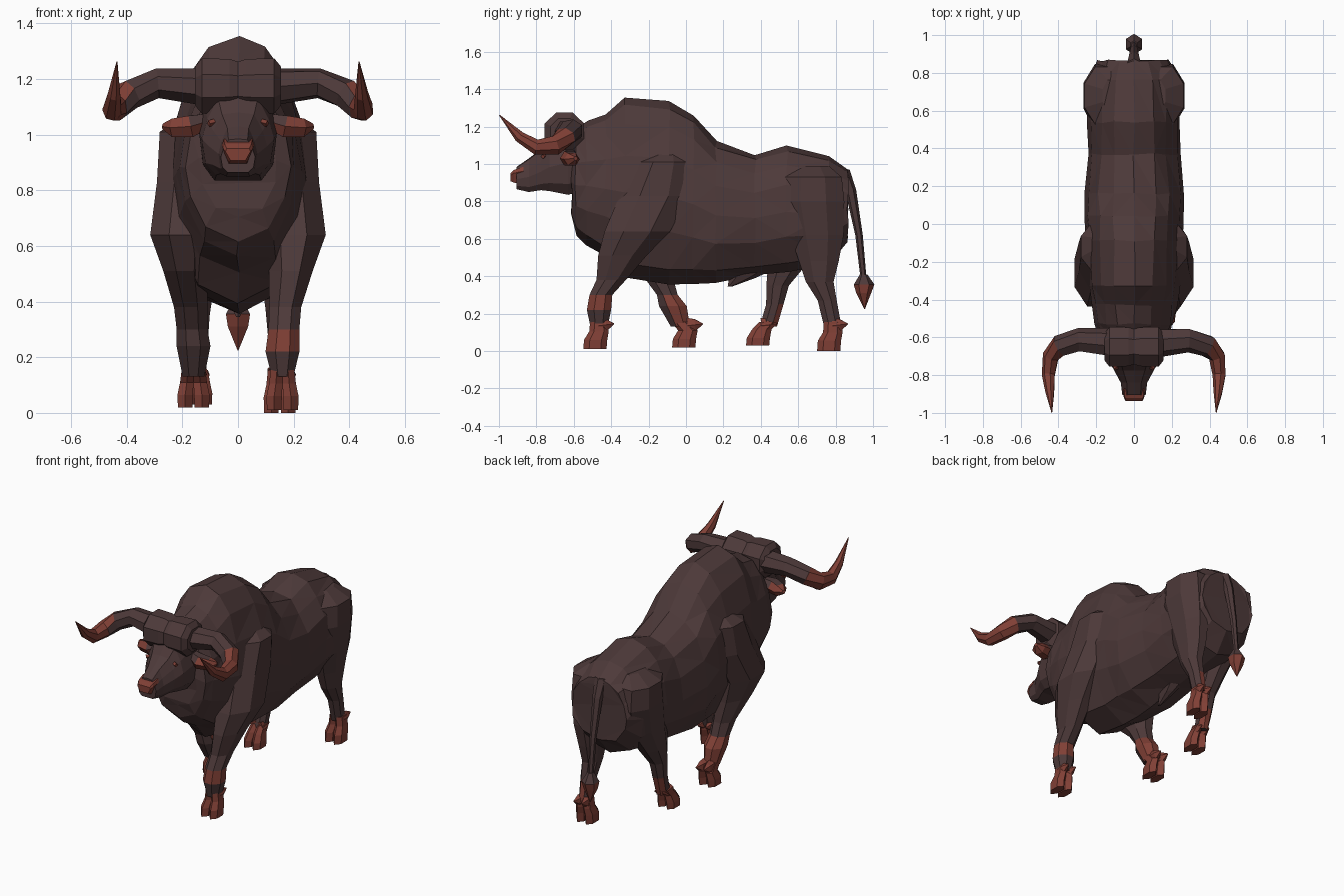
import bpy, bmesh, math, random
from mathutils import Vector

random.seed(4)

def material(name, rgb):
    m = bpy.data.materials.new(name)
    m.diffuse_color = (*rgb, 1)
    return m

HIDE = material("dark brown hide", (0.074, 0.041, 0.041))
RED = material("russet red", (0.215, 0.05, 0.036))

def loft(name, rings, red=lambda c: False, jitter=0.0, tri=False):
    """Skin a list of vertex rings; faces become red where the rule says so."""
    bm = bmesh.new()
    rows = [[bm.verts.new(p + Vector([random.uniform(-jitter, jitter) for _ in range(3)]))
             for p in r] for r in rings]
    n = len(rows[0])
    for a, b in zip(rows, rows[1:]):
        for i in range(n):
            j = (i + 1) % n
            bm.faces.new((a[i], a[j], b[j], b[i]))
    bm.faces.new(rows[0])
    bm.faces.new(rows[-1])
    bmesh.ops.recalc_face_normals(bm, faces=bm.faces)
    for f in bm.faces:
        f.material_index = 1 if red(f.calc_center_median()) else 0
    if tri:
        bmesh.ops.triangulate(bm, faces=bm.faces)
    me = bpy.data.meshes.new(name)
    bm.to_mesh(me)
    bm.free()
    me.materials.append(HIDE)
    me.materials.append(RED)
    ob = bpy.data.objects.new(name, me)
    bpy.context.collection.objects.link(ob)
    return ob

def flat_ring(x, y, z, rx, ry, n=8):
    """Horizontal ring."""
    return [Vector((x + rx * math.cos(t), y + ry * math.sin(t), z))
            for t in [math.tau * (i + .5) / n for i in range(n)]]

def profile_ring(half, y, zb, zt, w):
    """Upright ring across the body, from a half profile (width share, height share)."""
    pts = half + [(-a, b) for a, b in half[-2:0:-1]]
    return [Vector((a * w, y, zb + b * (zt - zb))) for a, b in pts]

def tube(name, path, red, n=7):
    """Rings square to a path of (x, y, z, flat radius, upright radius)."""
    P = [Vector(p[:3]) for p in path]
    rings = []
    for i, p in enumerate(path):
        t = (P[min(i + 1, len(P) - 1)] - P[max(i - 1, 0)]).normalized()
        u = t.cross(Vector((0, 0, 1))).normalized()
        v = u.cross(t)
        rings.append([P[i] + u * p[3] * math.cos(k * math.tau / n)
                      + v * p[4] * math.sin(k * math.tau / n) for k in range(n)])
    return loft(name, rings, red)

# Body with hump
half = [(0, 1), (.42, .955), (.70, .85), (.92, .68), (1, .47), (.93, .28), (.6, .08), (0, 0)]
body = [(-.61, .70, 1.15, .14), (-.59, .62, 1.19, .185), (-.53, .57, 1.23, .205),
        (-.43, .50, 1.27, .225), (-.33, .39, 1.36, .24), (-.09, .36, 1.34, .255),
        (.04, .36, 1.26, .26), (.16, .365, 1.12, .265), (.37, .40, 1.05, .245),
        (.54, .42, 1.10, .245), (.76, .46, 1.04, .24), (.865, .58, .97, .19)]
loft("body", [profile_ring(half, *b) for b in body], jitter=.006, tri=True)

# Belly fold
loft("belly_fold", [flat_ring(0, .36, .45, .06, .14, 6), flat_ring(0, .30, .39, .03, .07, 6),
                    flat_ring(0, .235, .345, .008, .012, 6)])

# Head: wide brow and cheeks, narrowing muzzle
face = [(0, 1), (.55, .97), (.85, .7), (1, .45), (.9, .15), (.6, 0), (0, 0)]
head = [(-.55, .86, 1.2, .13), (-.63, .835, 1.22, .14), (-.73, .855, 1.14, .13),
        (-.775, .86, 1.08, .105), (-.84, .85, 1.03, .07), (-.905, .865, .985, .062)]
loft("head", [profile_ring(face, *h) for h in head])
snout = [(0, 1), (.9, 1), (1, .75), (.6, 0), (0, 0)]
loft("nose", [profile_ring(snout, *h) for h in
              [(-.87, .89, .985, .058), (-.92, .90, .968, .054), (-.938, .908, .95, .045)]],
     lambda c: True)

# Poll between the horns
def poll_ring(x, r):
    return [Vector((x, -.65 + 1.06 * r * math.cos(t), 1.175 + r * math.sin(t)))
            for t in [math.tau * (i + .5) / 8 for i in range(8)]]
loft("poll", [poll_ring(x, r) for x, r in
              [(-.155, .075), (-.13, .108), (-.03, .105), (0, .095),
               (.03, .105), (.13, .108), (.155, .075)]])

for s, side in ((1, "right"), (-1, "left")):
    # Horns, red towards the tips
    tube(side + "_horn", [(s * .10, -.63, 1.17, .08, .07), (s * .29, -.615, 1.185, .065, .055),
                          (s * .39, -.645, 1.145, .06, .055), (s * .44, -.70, 1.10, .045, .053),
                          (s * .452, -.80, 1.09, .036, .042), (s * .445, -.89, 1.145, .024, .03),
                          (s * .435, -.998, 1.262, .002, .002)],
         lambda c: abs(c.x) > .395)
    # Ears under the horns
    tube(side + "_ear", [(s * .11, -.61, 1.05, .03, .03), (s * .17, -.625, 1.03, .05, .045),
                         (s * .23, -.61, 1.025, .045, .038), (s * .268, -.59, 1.03, .012, .012)],
         lambda c: c.z < 1.055, 6)
    # Eyes
    tube(side + "_eye", [(s * .085, -.755, 1.045, .012, .012), (s * .105, -.765, 1.04, .012, .012)],
         lambda c: True, 4)

# Legs: (x, y, z, x radius, y radius) from shoulder or haunch down to the fetlock
shoulder = [(.15, -.10, 1.07, .05, .07), (.175, -.12, 1.01, .115, .145),
            (.185, -.17, .83, .115, .20), (.20, -.26, .64, .125, .19)]
haunch = [(.12, .68, .99, .05, .09), (.165, .68, .93, .105, .165), (.165, .68, .80, .11, .18)]
legs = {
    "right_front_leg": (1, shoulder + [
        (.19, -.34, .51, .085, .14), (.17, -.40, .38, .062, .085), (.165, -.455, .30, .06, .066),
        (.16, -.465, .22, .066, .07), (.16, -.465, .13, .042, .05)], -.475, .01, (.21, .33)),
    "left_front_leg": (-1, shoulder + [
        (.19, -.22, .51, .085, .15), (.17, -.14, .38, .065, .08), (.165, -.10, .30, .06, .06),
        (.16, -.07, .24, .066, .08), (.16, -.03, .13, .042, .055)], .0, .02, None),
    "right_hind_leg": (1, haunch + [
        (.16, .70, .62, .085, .155), (.15, .71, .48, .07, .115), (.15, .715, .37, .055, .08),
        (.15, .755, .27, .045, .055), (.15, .785, .13, .038, .05)], .775, 0, None),
    "left_hind_leg": (-1, haunch + [
        (.16, .62, .62, .085, .17), (.15, .54, .46, .07, .11), (.15, .49, .35, .052, .065),
        (.15, .475, .25, .045, .05), (.15, .44, .13, .038, .05)], .395, .03, None),
}
for name, (s, path, fy, fz, band) in legs.items():
    # The right foreleg has a full red knee band, the left one only at the back
    if band:
        red = lambda c: band[0] < c.z < band[1]
    elif "front" in name:
        red = lambda c: .15 < c.z < .29 and c.y > -.09
    else:
        red = lambda c: c.z < .22 and c.y > path[-1][1] + .02
    loft(name, [flat_ring(s * x, y, z, rx, ry) for x, y, z, rx, ry in path], red)
    x, top = s * path[-1][0], path[-1]
    # Cloven hoof in two halves, each with a dewclaw at the back
    for k in (-1, 1):
        loft(name + "_hoof", [flat_ring(x + k * .02, top[1], .155, .026, .048, 6),
                              flat_ring(x + k * .024, fy + .01, .10 + fz / 2, .028, .052, 6),
                              flat_ring(x + k * .03, fy - .008, .055 + fz / 2, .032, .062, 6),
                              flat_ring(x + k * .03, fy - .012, fz, .03, .062, 6)],
             lambda c: True)
        tube(name + "_dewclaw", [(x + k * .02, fy + .01, .135, .028, .045),
                                 (x + k * .024, fy + .05, .14, .024, .032),
                                 (x + k * .028, fy + .09, .145, .003, .003)], lambda c: True, 5)

# Tail and tuft
loft("tail", [flat_ring(0, y, z, rx, ry, 6) for y, z, rx, ry in
              [(.84, .97, .04, .035), (.88, .86, .03, .03), (.925, .62, .02, .02),
               (.95, .38, .015, .016)]])
loft("tail_tuft", [flat_ring(0, y, z, rx, ry, 6) for y, z, rx, ry in
                   [(.95, .41, .02, .02), (.952, .355, .05, .055), (.95, .31, .042, .04),
                    (.955, .225, .002, .002)]], lambda c: c.z < .36)
